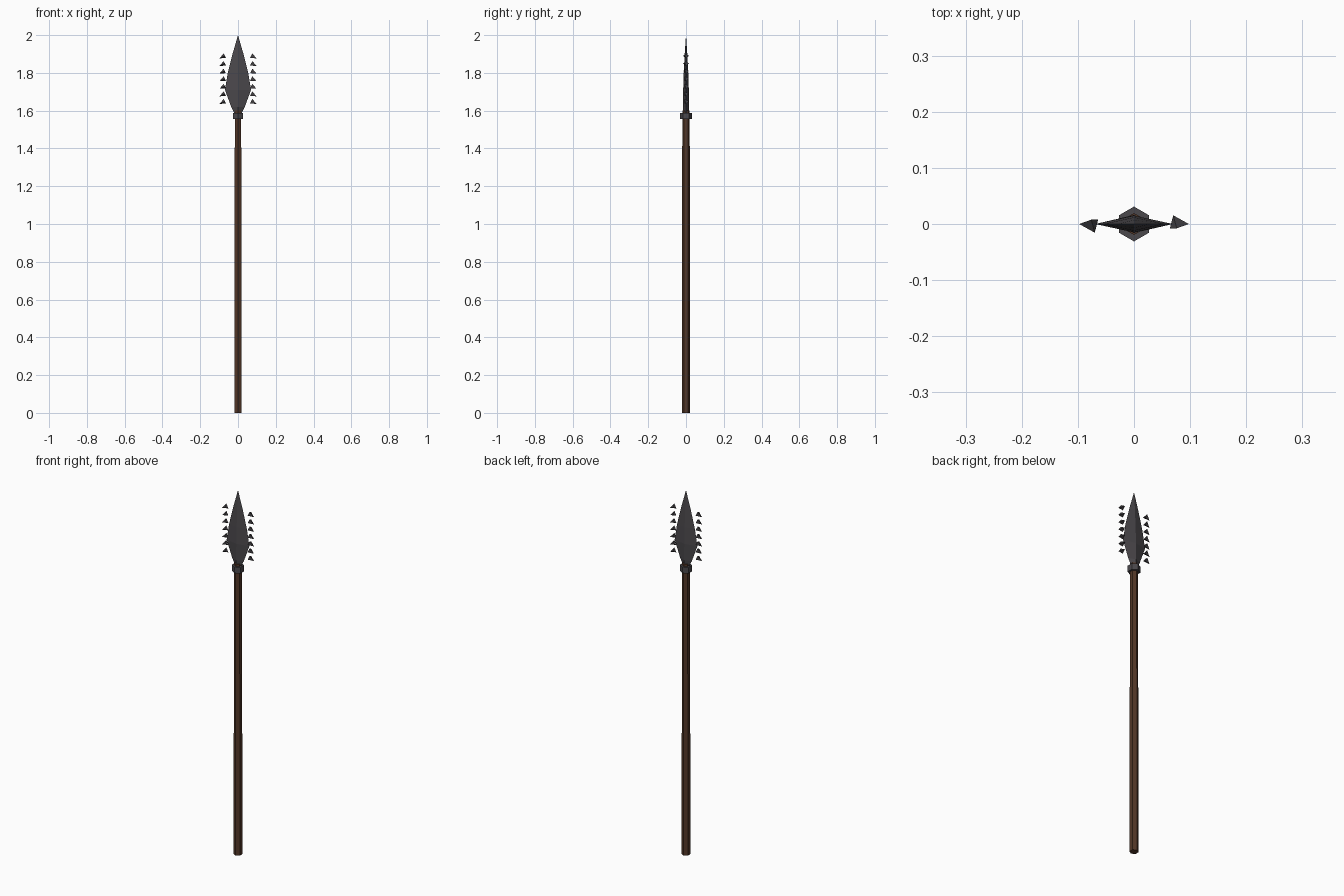
import bpy, bmesh, math
from mathutils import Matrix, Vector

if "Cube" in bpy.data.objects:
    bpy.data.objects.remove(bpy.data.objects["Cube"])


def material(name, rgb):
    m = bpy.data.materials.new(name)
    m.diffuse_color = (*rgb, 1)
    m.use_nodes = True
    m.node_tree.nodes["Principled BSDF"].inputs["Base Color"].default_value = m.diffuse_color
    return m


wood = material("dark_wood", (0.085, 0.038, 0.02))
iron = material("dark_iron", (0.07, 0.065, 0.072))


def finish(name, bm, mat):
    bmesh.ops.recalc_face_normals(bm, faces=bm.faces[:])
    mesh = bpy.data.meshes.new(name)
    bm.to_mesh(mesh)
    bm.free()
    mesh.materials.append(mat)
    obj = bpy.data.objects.new(name, mesh)
    bpy.context.collection.objects.link(obj)


def hex_prism(name, z0, z1, r0, r1, mat):
    """Six-sided rod with corners on the y axis."""
    bm = bmesh.new()
    bmesh.ops.create_cone(bm, cap_ends=True, segments=6, radius1=r0, radius2=r1, depth=z1 - z0)
    start = max(bm.verts, key=lambda v: v.co.x)
    turn = math.pi / 2 - math.atan2(start.co.y, start.co.x)
    bmesh.ops.transform(bm, verts=bm.verts[:],
                        matrix=Matrix.Translation((0, 0, (z0 + z1) / 2)) @ Matrix.Rotation(turn, 4, 'Z'))
    finish(name, bm, mat)


# Shaft and collar
hex_prism("shaft", 0, 1.60, 0.0225, 0.0195, wood)
hex_prism("collar", 1.555, 1.588, 0.031, 0.031, iron)

# Leaf blade: stacked diamond sections (z, half width, half thickness)
sections = [(1.585, 0.018, 0.015), (1.62, 0.036, 0.016), (1.71, 0.069, 0.015),
            (1.80, 0.054, 0.012), (1.90, 0.029, 0.007)]
bm = bmesh.new()
rings = [[bm.verts.new(p) for p in ((w, 0, z), (0, t, z), (-w, 0, z), (0, -t, z))]
         for z, w, t in sections]
tip = bm.verts.new((0, 0, 2.0))
bm.faces.new(rings[0])
for i in range(4):
    j = (i + 1) % 4
    for a, b in zip(rings, rings[1:]):
        bm.faces.new((a[i], a[j], b[j], b[i]))
    bm.faces.new((rings[-1][i], rings[-1][j], tip))
finish("blade", bm, iron)

# Barbs: three-sided spikes down both edges, angled down and outward
tilt = math.radians(27)
axis = Vector((math.cos(tilt), 0, -math.sin(tilt)))
side = Vector((math.sin(tilt), 0, math.cos(tilt)))
bm = bmesh.new()
for turn in (0, math.pi):
    spin = Matrix.Rotation(turn, 3, 'Z')
    for k in range(7):
        c = Vector((0.070, 0, 1.891 - 0.0402 * k))
        base = [bm.verts.new(spin @ (c + 0.0155 * (side * math.sin(a) + Vector((0, math.cos(a), 0)))))
                for a in (0, math.tau / 3, 2 * math.tau / 3)]
        point = bm.verts.new(spin @ (c + axis * 0.031))
        bm.faces.new(base)
        for i in range(3):
            bm.faces.new((base[i], base[(i + 1) % 3], point))
finish("barbs", bm, iron)
